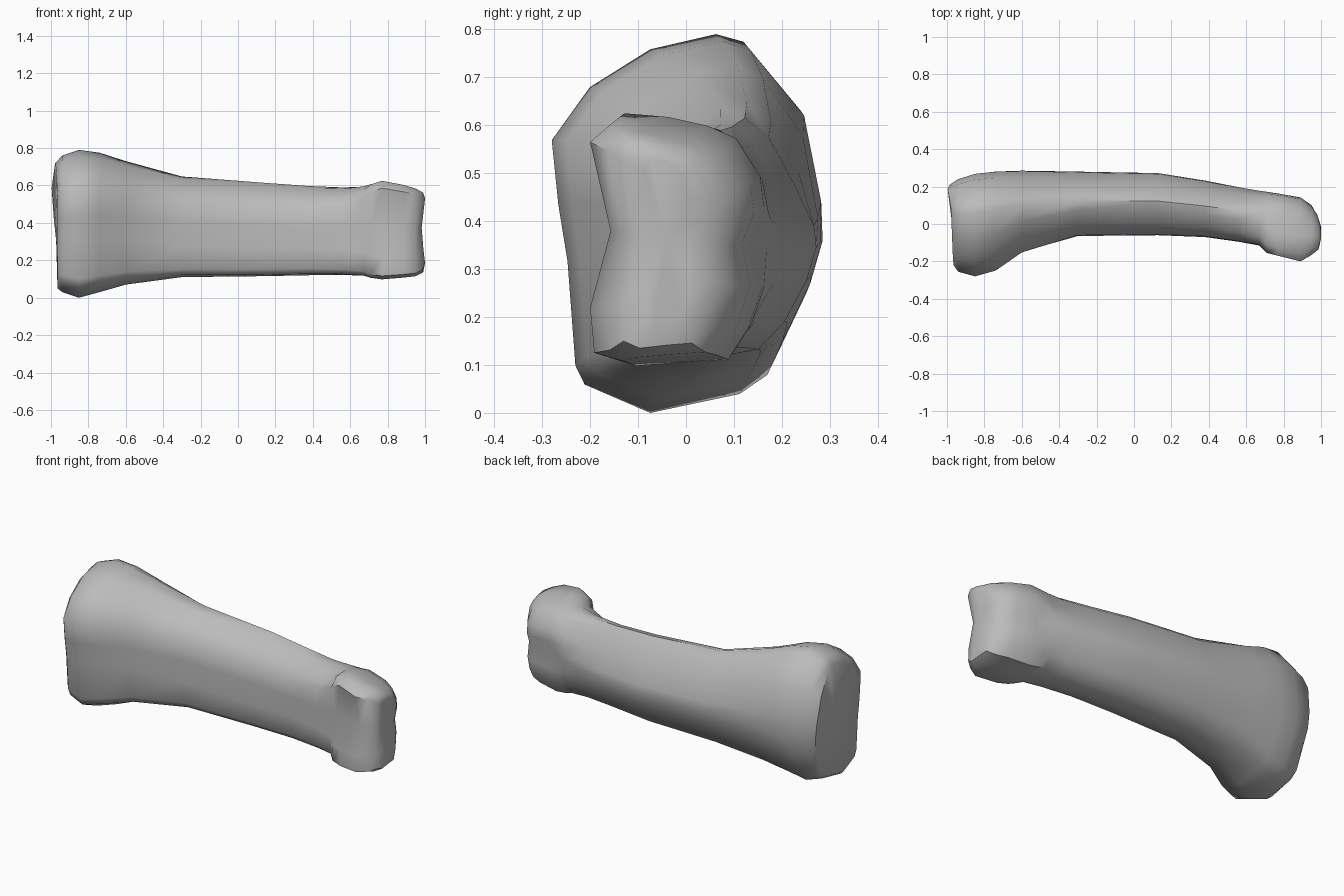
import bpy
import bmesh
import math

old = bpy.data.objects.get("Cube")
if old:
    bpy.data.objects.remove(old, do_unlink=True)


def make_material(name, rgb):
    mat = bpy.data.materials.new(name)
    mat.use_nodes = True
    colour = (*rgb, 1.0)
    mat.diffuse_color = colour
    mat.node_tree.nodes["Principled BSDF"].inputs["Base Color"].default_value = colour
    return mat


# Unit cross-sections (y, z), clockwise from the upper front corner
BASE = [(-1, .44), (-.71, .72), (-.25, .92), (.25, 1), (.46, .96), (.89, .6),
        (1, .14), (1, -.16), (.89, -.42), (.64, -.8), (.43, -.9), (-.25, -1),
        (-.75, -.85), (-.82, -.75), (-.88, -.2), (-.95, .1)]
SHAFT = [(-.97, .5), (-.6, .75), (-.2, .95), (.1, 1), (.4, .84), (.72, .45),
         (.97, .1), (1, -.08), (.88, -.35), (.6, -.7), (.27, -.93), (-.3, -1),
         (-.8, -.97), (-.97, -.85), (-1, -.4), (-1, .1)]
HEAD = [(-1, .85), (-.75, 1), (-.2, .97), (.3, .9), (.65, .8), (.95, .5),
        (1, .25), (.85, 0), (.95, -.35), (.8, -.7), (.55, -.95), (0, -.97),
        (-.6, -1), (-.95, -.93), (-1, -.55), (-.75, .1)]
SHAPES = [BASE, SHAFT, HEAD]

# Stations along the bone: x, y range, z range, shape (base to shaft to head)
STATIONS = [
    (-.965, (-.22, .21), (.05, .72), 0),
    (-.94, (-.255, .24), (.03, .76), 0),
    (-.85, (-.28, .268), (0, .79), 0),
    (-.74, (-.25, .28), (.03, .775), .1),
    (-.6, (-.155, .285), (.07, .73), .45),
    (-.3, (-.065, .28), (.11, .648), .9),
    (.13, (-.06, .272), (.115, .615), 1),
    (.38, (-.07, .232), (.12, .597), 1),
    (.56, (-.095, .2), (.12, .593), 1.15),
    (.67, (-.115, .18), (.115, .605), 1.5),
    (.71, (-.155, .173), (.105, .615), 1.85),
    (.77, (-.17, .163), (.098, .625), 2),
    (.89, (-.2, .142), (.108, .602), 2),
    (.95, (-.165, .1), (.115, .583), 2),
    (.975, (-.135, .055), (.135, .562), 2),
    (.985, (-.085, .01), (.185, .53), 2),
]


def blended_shape(kind):
    """Mix the two neighbouring unit sections."""
    first = min(int(kind), 1)
    t = kind - first
    return [(a[0] + (b[0] - a[0]) * t, a[1] + (b[1] - a[1]) * t)
            for a, b in zip(SHAPES[first], SHAPES[first + 1])]


def fit(value, span):
    low, high = span
    return low + (high - low) * (value + 1) / 2


def end_offset(index, u, v):
    """Swell the joint face of the base and notch the tip between the knuckles."""
    if index == 0:
        return -.035 * max(0, 1 - abs(v - .55)) * (u + 1) / 2
    if index >= len(STATIONS) - 2:
        return .02 * abs(v) - .005
    return 0


def build_bone(name, material):
    bm = bmesh.new()
    rings = []
    for index, (x, ys, zs, kind) in enumerate(STATIONS):
        rings.append([bm.verts.new((x + end_offset(index, u, v), fit(u, ys), fit(v, zs)))
                      for u, v in blended_shape(kind)])

    # Skin between neighbouring sections
    count = len(BASE)
    for near, far in zip(rings, rings[1:]):
        for i in range(count):
            j = (i + 1) % count
            bm.faces.new((near[i], near[j], far[j], far[i]))

    # Joint faces at both ends
    for ring, x, y, z in ((rings[0], -.975, .02, .4), (rings[-1], .978, -.04, .37)):
        hub = bm.verts.new((x, y, z))
        for i in range(count):
            bm.faces.new((ring[i], ring[(i + 1) % count], hub))

    bmesh.ops.recalc_face_normals(bm, faces=bm.faces)
    mesh = bpy.data.meshes.new(name)
    bm.to_mesh(mesh)
    bm.free()
    mesh.materials.append(material)
    obj = bpy.data.objects.new(name, mesh)
    bpy.context.collection.objects.link(obj)
    return obj


bone = build_bone("finger_bone", make_material("bone grey", (.5, .5, .5)))

# Smooth shading that keeps the rims of the joint faces sharp
bpy.ops.object.select_all(action="DESELECT")
bone.select_set(True)
bpy.context.view_layer.objects.active = bone
bpy.ops.object.shade_smooth_by_angle(angle=math.radians(48))
